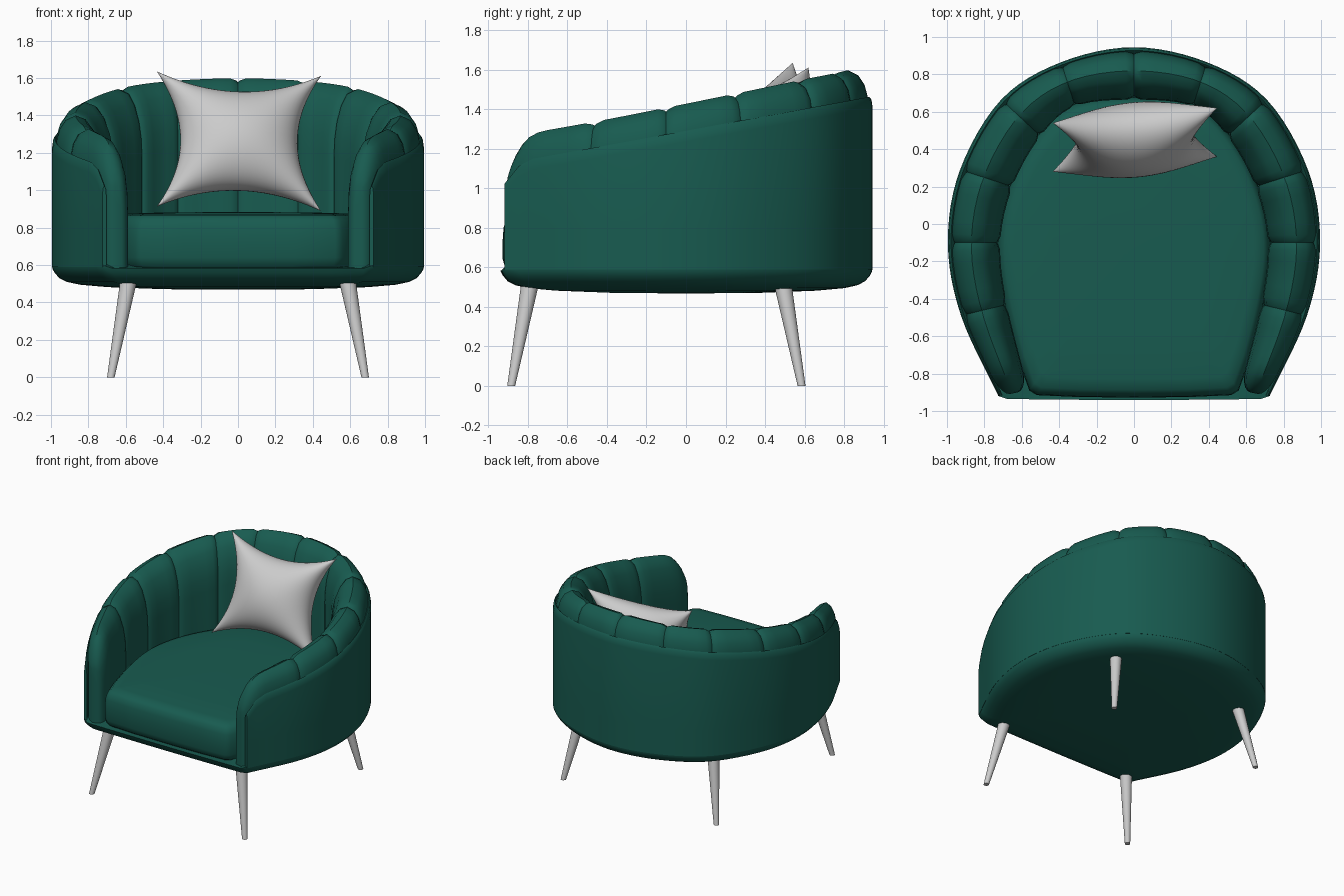
import bpy, bmesh, math
from mathutils import Vector

if "Cube" in bpy.data.objects:
    bpy.data.objects.remove(bpy.data.objects["Cube"])

green = bpy.data.materials.new("green_velvet")
green.diffuse_color = (0.009, 0.105, 0.08, 1)
green.use_nodes = True
green.node_tree.nodes["Principled BSDF"].inputs["Base Color"].default_value = green.diffuse_color


def finish(bm, name, mat=None, angle=40):
    bmesh.ops.recalc_face_normals(bm, faces=bm.faces[:])
    me = bpy.data.meshes.new(name)
    bm.to_mesh(me)
    bm.free()
    ob = bpy.data.objects.new(name, me)
    bpy.context.collection.objects.link(ob)
    if mat:
        me.materials.append(mat)
    bpy.ops.object.select_all(action='DESELECT')
    ob.select_set(True)
    bpy.context.view_layer.objects.active = ob
    bpy.ops.object.shade_smooth_by_angle(angle=math.radians(angle))
    return ob


def loft(name, rings, mat=None):
    """Skin closed rings one after another and cap both ends."""
    bm = bmesh.new()
    vs = [[bm.verts.new(p) for p in r] for r in rings]
    n = len(rings[0])
    for a, b in zip(vs, vs[1:]):
        for i in range(n):
            j = (i + 1) % n
            bm.faces.new((a[i], a[j], b[j], b[i]))
    bm.faces.new(vs[0])
    bm.faces.new(vs[-1])
    return finish(bm, name, mat)


# Plan at each seam, centre back to front: outer x, y and inner x, y
half = [(0, .945, 0, .665), (.39, .865, .315, .63), (.71, .665, .50, .47),
        (.93, .29, .65, .20), (.995, -.1, .715, -.1), (.925, -.49, .68, -.43),
        (.725, -.92, .565, -.89)]
ctrl = [Vector((-a, b, -c, d)) for a, b, c, d in half[:0:-1]] + [Vector(p) for p in half]
ctrl = [ctrl[0] * 2 - ctrl[1]] + ctrl + [ctrl[-1] * 2 - ctrl[-2]]
N = 12


def path(s):
    i = min(int(s), N - 1)
    u = s - i
    a, b, c, d = ctrl[i:i + 4]
    return 0.5 * (2 * b + (c - a) * u + (2 * a - 5 * b + 4 * c - d) * u * u
                  + (3 * b - a - 3 * c + d) * u ** 3)


def across(p, t):
    return p[0] + (p[2] - p[0]) * t, p[1] + (p[3] - p[1]) * t


def rim(y):
    """Height of the sloping shell edge, dropping at the arm fronts."""
    return 1.15 + .182 * (y + .75) - .1 * max(0, (-.78 - y) / .14) ** 2


# Outer shell wall
rings = []
for k in range(N * 6 + 1):
    p = path(k / 6)
    z = rim(p[1])
    prof = [(0, .59), (0, .8), (0, z - .05), (.02, z - .01), (.06, z + .005),
            (.11, z - .01), (.14, z - .06), (.14, .59)]
    rings.append([(*across(p, t), h) for t, h in prof])
loft("outer_shell", rings, green)

# Channelled padding with a groove at every seam and rounded arm fronts
ends = [0, .015, .05, .1, .17, .25, .35, .45, .6, .75, .88, .97]
mids = [0, .03, .12, .3, .5, .7, .88, .97]
stations = ends + [i + u for i in range(1, N - 1) for u in mids] + [N - 1] + [N - e for e in reversed(ends)]
roll = [(.08, -.06), (.08, 0), (.14, .065), (.26, .115), (.45, .14), (.64, .12),
        (.80, .06), (.92, -.03), (.98, -.12), (1, -.22)]
rings = []
for s in stations:
    p = path(s)
    z = rim(p[1])
    e = min(s, N - s)
    k = .3 + .7 * math.sqrt(max(0, 1 - (max(0, .25 - e) / .25) ** 2))
    h = math.sqrt(max(0, 1 - (max(0, .45 - e) / .45) ** 2))
    near = abs(s - min(max(round(s), 1), N - 1))
    g = max(0, 1 - near / .12) ** 2
    ring = []
    for t, a in roll + [(1, None), (.08, None)]:
        t = .5 + (t - .5) * k * (1 - .13 * g)
        zz = .58 if a is None else z + (a * h if a > 0 else a) - .02 * g
        ring.append((*across(p, t), zz))
    rings.append(ring)
loft("channel_padding", rings, green)

# Rounded base pan with a front lip
plan = [tuple(path(k / 6)[:2]) for k in range(N * 6 + 1)]
plan += [(.68, -.935), (.5, -.938), (.25, -.94), (0, -.941), (-.25, -.94), (-.5, -.938), (-.68, -.935)]
steps = [(.05, .468), (.4, .471), (.7, .482), (.85, .495), (.92, .51), (.96, .53),
         (.985, .558), (.997, .58), (1, .60), (.97, .605)]
loft("base", [[(x * f, y * f, min(z, .585) if y < -.93 else z) for x, y in plan]
              for f, z in steps], green)

# Seat cushion filling the inner plan
plan = [across(path(k / 6), .95) for k in range(2, N * 6 - 1)]
plan += [(.56, -.89), (.52, -.915), (.3, -.925), (0, -.928), (-.3, -.925), (-.52, -.915), (-.56, -.89)]
steps = [(.95, .575), (.985, .60), (1, .64), (1, .74), (.995, .80), (.98, .84),
         (.95, .864), (.88, .874), (.6, .88), (.1, .884)]
loft("seat", [[(x * f, -.1 + (y + .1) * f, z) for x, y in plan] for f, z in steps], green)

# Tapered splayed legs
for sx, side in ((-1, "left"), (1, "right")):
    for y0, y1, row in ((-.79, -.885, "front"), (.49, .585, "back")):
        rings = []
        for x, y, z, r in ((.68, y1, 0, .02), (.585, y0, .515, .045)):
            rings.append([(sx * x + r * math.cos(a * math.pi / 12),
                           y + r * math.sin(a * math.pi / 12), z) for a in range(24)])
        loft(f"{row}_leg_{side}", rings)

# Scatter pillow with pinched edges, leaning on the back
M = 28
centre = Vector((.005, .45, 1.262))
right = Vector((.44, .04, -.012))
up = Vector((0, .13, .362))
norm = right.cross(up).normalized()
bm = bmesh.new()
for sign in (-1, 1):
    grid = []
    for j in range(M + 1):
        row = []
        for i in range(M + 1):
            u = -math.cos(math.pi * i / M)
            v = -math.cos(math.pi * j / M)
            fu, fv = 1 - u * u, 1 - v * v
            co = centre + right * u * (1 - .29 * fv) + up * v * (1 - .29 * fu)
            row.append(bm.verts.new(co + norm * sign * .19 * (max(0, fu * fv)) ** .5))
        grid.append(row)
    for j in range(M):
        for i in range(M):
            bm.faces.new((grid[j][i], grid[j][i + 1], grid[j + 1][i + 1], grid[j + 1][i]))
bmesh.ops.remove_doubles(bm, verts=bm.verts[:], dist=1e-5)
finish(bm, "pillow", None, 60)
